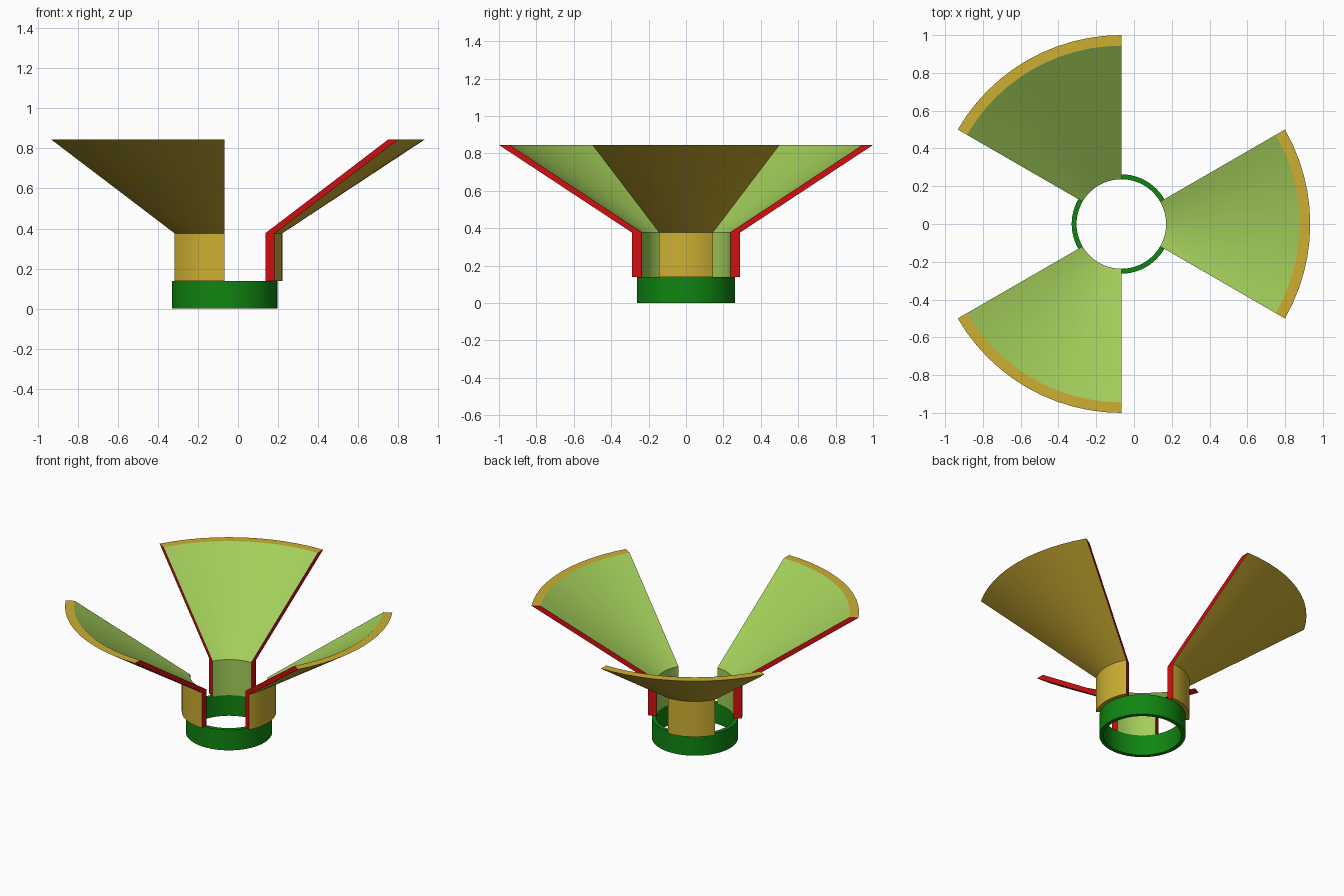
import bpy, bmesh, math

if "Cube" in bpy.data.objects:
    bpy.data.objects.remove(bpy.data.objects["Cube"])

AXIS_X = -0.067  # the common axis of ring and petals


def srgb(r, g, b):
    def lin(c):
        c /= 255
        return c / 12.92 if c <= 0.04045 else ((c + 0.055) / 1.055) ** 2.4
    return (lin(r), lin(g), lin(b), 1)


def material(name, rgb):
    m = bpy.data.materials.new(name)
    m.diffuse_color = srgb(*rgb)
    m.use_nodes = True
    m.node_tree.nodes["Principled BSDF"].inputs["Base Color"].default_value = m.diffuse_color
    return m


GOLD = material("gold", (205, 175, 50))
LIME = material("light green", (163, 206, 90))
RED = material("red", (210, 14, 17))
GREEN = material("dark green", (16, 133, 17))


def revolve(name, profile, start, sweep, steps, mats, edge_mats, cap_mat=None):
    """Sweep a closed (radius, z) profile around the axis; one material per profile edge."""
    bm = bmesh.new()
    closed = cap_mat is None
    rows = []
    for i in range(steps if closed else steps + 1):
        a = math.radians(start + sweep * i / steps)
        rows.append([bm.verts.new((r * math.cos(a), r * math.sin(a), z)) for r, z in profile])
    n = len(profile)
    for i in range(steps):
        p, q = rows[i], rows[(i + 1) % len(rows)]
        for j in range(n):
            k = (j + 1) % n
            bm.faces.new((p[j], p[k], q[k], q[j])).material_index = edge_mats[j]
    if not closed:
        # cut ends: a straight quad and a flared quad each
        for row in (rows[0], rows[-1]):
            for quad in ((0, 1, 2, 5), (5, 2, 3, 4)):
                bm.faces.new([row[v] for v in quad]).material_index = cap_mat
    bmesh.ops.recalc_face_normals(bm, faces=bm.faces)
    mesh = bpy.data.meshes.new(name)
    bm.to_mesh(mesh)
    bm.free()
    for m in mats:
        mesh.materials.append(m)
    obj = bpy.data.objects.new(name, mesh)
    bpy.context.collection.objects.link(obj)
    obj.location.x = AXIS_X
    bpy.ops.object.select_all(action='DESELECT')
    obj.select_set(True)
    bpy.context.view_layer.objects.active = obj
    bpy.ops.object.shade_smooth_by_angle(angle=math.radians(20))
    return obj


# base ring
revolve("base_ring", [(0.237, 0), (0.263, 0), (0.263, 0.138), (0.237, 0.138)],
        0, 360, 72, [GREEN], [0] * 4)

# three flared petals: gold outside and rim, light green inside, red cut ends
petal = [(0.237, 0.138), (0.288, 0.138), (0.288, 0.376),
         (1.0, 0.845), (0.944, 0.845), (0.237, 0.378)]
for i in range(3):
    revolve(f"petal_{i + 1}", petal, 120 * i - 30, 60, 12,
            [GOLD, LIME, RED], [0, 0, 0, 0, 1, 1], cap_mat=2)
